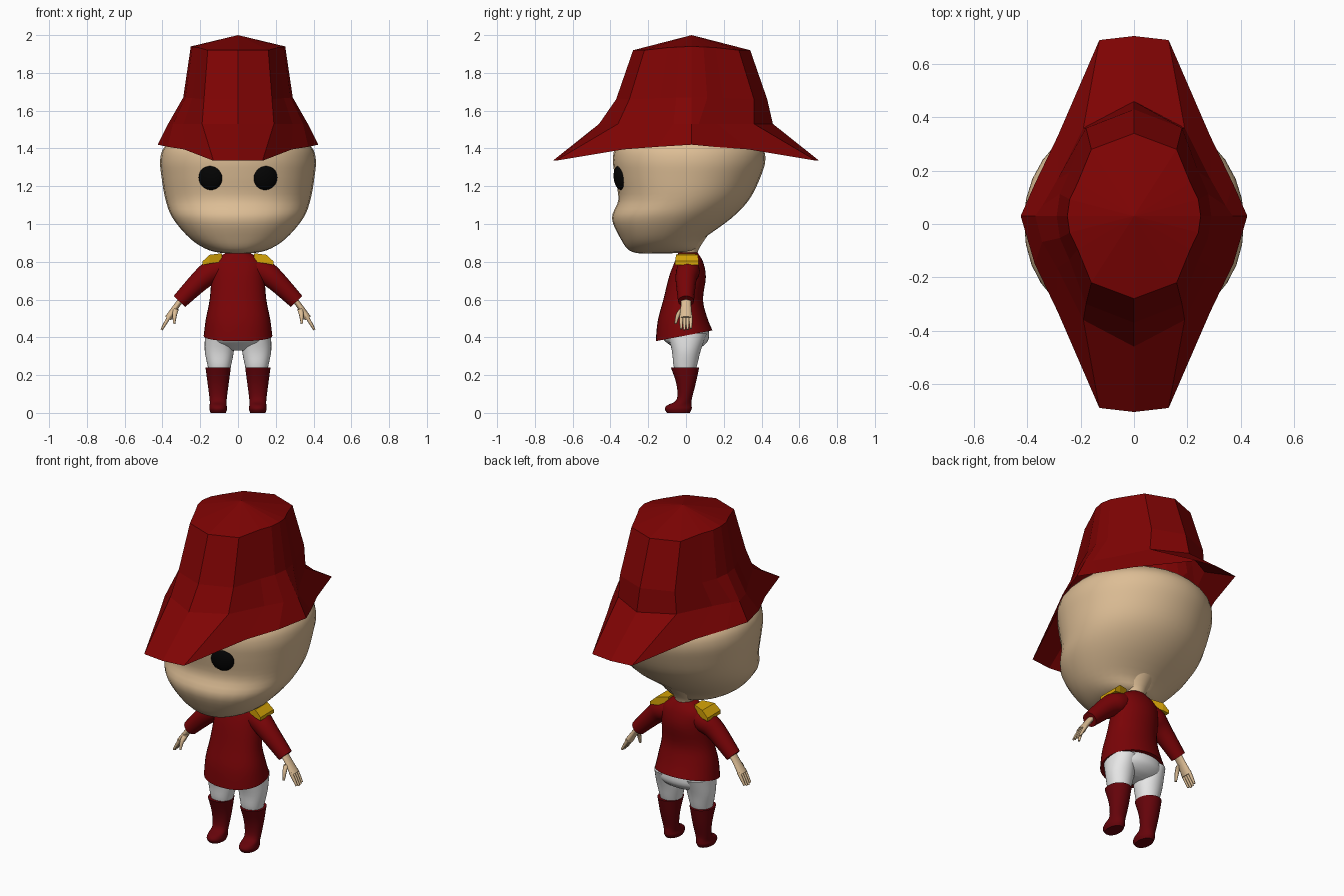
import bpy, bmesh, math
from mathutils import Vector

default_cube = bpy.data.objects.get("Cube")
if default_cube:
    bpy.data.objects.remove(default_cube, do_unlink=True)


def make_material(name, *rgb):
    material = bpy.data.materials.new(name)
    material.use_nodes = True
    colour = (*rgb, 1)
    material.diffuse_color = colour
    material.node_tree.nodes["Principled BSDF"].inputs["Base Color"].default_value = colour
    return material


hat_red = make_material("hat red", .21, .001, .001)
coat_red = make_material("coat red", .19, .001, .002)
boot_red = make_material("boot red", .13, .001, .003)
skin = make_material("skin", .72, .51, .3)
white = make_material("white", .83, .83, .83)
gold = make_material("gold", .67, .37, .002)
black = make_material("black", .001, .001, .001)


def interpolate(rows, steps=4):
    """Pass a smooth curve through a few key rows of values."""
    padded = [rows[0], *rows, rows[-1]]
    result = []
    for before, start, end, after in zip(padded, padded[1:], padded[2:], padded[3:]):
        for step in range(steps):
            t = step / steps
            result.append([
                b + t * ((c - a) / 2 + t * (a - 2.5 * b + 2 * c - d / 2
                                            + t * (d - a + 3 * (b - c)) / 2))
                for a, b, c, d in zip(before, start, end, after)])
    return result + [list(rows[-1])]


def loft(name, rings, material, smooth=True, mirror=False, caps=True):
    """Skin a list of equal-length rings of points."""
    bm = bmesh.new()
    loops = [[bm.verts.new(point) for point in ring] for ring in rings]
    count = len(loops[0])
    for lower, upper in zip(loops, loops[1:]):
        for i in range(count):
            j = (i + 1) % count
            bm.faces.new((lower[i], lower[j], upper[j], upper[i]))
    if caps:
        bm.faces.new(loops[0])
        bm.faces.new(loops[-1])
    bmesh.ops.remove_doubles(bm, verts=bm.verts, dist=.0001)
    bmesh.ops.recalc_face_normals(bm, faces=bm.faces)
    for face in bm.faces:
        face.smooth = smooth
    mesh = bpy.data.meshes.new(name)
    bm.to_mesh(mesh)
    bm.free()
    mesh.materials.append(material)
    if smooth:
        mesh.set_sharp_from_angle(angle=math.radians(50))
    part = bpy.data.objects.new(name, mesh)
    bpy.context.collection.objects.link(part)
    if mirror:
        part.modifiers.new("Mirror", "MIRROR")
    return part


def section(z, half_width, front, back, centre_x=0, count=32):
    """Horizontal ring with a slightly squarish front half and a round back half."""
    centre_y, depth = (front + back) / 2, (back - front) / 2
    ring = []
    for i in range(count):
        angle = math.tau * i / count
        c, s = math.cos(angle), math.sin(angle)
        power = 1 if s > 0 else .9
        x = math.copysign(abs(c) ** power, c)
        y = math.copysign(abs(s) ** power, s)
        ring.append((centre_x + half_width * x, centre_y + depth * y, z))
    return ring


def body(name, rows, material, centre_x=0):
    """Smooth body from rows of height, half width, front and back."""
    rings = [section(*row, centre_x=centre_x) for row in interpolate(rows)]
    return loft(name, rings, material, mirror=centre_x > 0)


def limb(name, path, material, flatness=1, count=16):
    """Mirrored tube through rows of x, y, z and radius."""
    rows = interpolate(path)
    rings = []
    for i, (x, y, z, radius) in enumerate(rows):
        before, after = rows[max(i - 1, 0)], rows[min(i + 1, len(rows) - 1)]
        along = Vector(after[:3]) - Vector(before[:3])
        wide = Vector((0, radius, 0))
        thin = along.cross(wide).normalized() * radius * flatness
        angles = [math.tau * k / count for k in range(count)]
        rings.append([Vector((x, y, z)) + wide * math.cos(a) + thin * math.sin(a)
                      for a in angles])
    return loft(name, rings, material, mirror=True)


# Head and neck
body("head", [
    (.843, .05, -.24, -.1), (.86, .15, -.3, .04), (.92, .25, -.345, .09),
    (1.03, .345, -.392, .24), (1.13, .384, -.358, .335), (1.25, .405, -.376, .395),
    (1.34, .412, -.387, .42), (1.41, .388, -.37, .4), (1.48, .3, -.3, .31),
    (1.55, .1, -.1, .12)], skin)
body("neck", [(.8, .055, -.04, .06), (.86, .055, -.04, .065), (.94, .1, -.08, .115)], skin)

# Eyes: flattened balls turned slightly outward
for name, side in (("left_eye", 1), ("right_eye", -1)):
    bpy.ops.mesh.primitive_uv_sphere_add(radius=.065, location=(side * .145, -.35, 1.245))
    eye = bpy.context.object
    eye.name = name
    eye.scale.y = .45
    eye.rotation_euler = (math.radians(6), 0, math.radians(15 * side))
    eye.data.materials.append(black)
    bpy.ops.object.shade_smooth()


def hat_ring(front, corner_x, corner_y, side_x, front_z, side_z, centre_y):
    """Sixteen-point ring built from one quarter and reflected both ways."""
    corner = Vector((corner_x, corner_y, front_z))
    side = Vector((side_x, .03, side_z))
    quarter = [Vector((0, front, front_z)), corner]
    for t, bulge in ((.5, 1.03), (.75, 1.06)):
        point = corner.lerp(side, t)
        point.x *= bulge
        point.z = front_z + (side_z - front_z) * math.sqrt(t)
        quarter.append(point)
    back = [Vector((p.x, 2 * centre_y - p.y, p.z)) for p in quarter]
    half = quarter + [side] + back[::-1]
    other = [Vector((-p.x, p.y, p.z)) for p in half[1:-1]]
    return half + other[::-1]


# Hat: pointed crown top, tall crown, flared band and drooping brim
loft("hat", [
    [(0, .03, 2)] * 16,
    hat_ring(-.28, .16, -.22, .25, 1.92, 1.94, .03),
    hat_ring(-.37, .18, -.3, .29, 1.66, 1.67, .03),
    hat_ring(-.46, .19, -.36, .37, 1.53, 1.53, 0),
    hat_ring(-.705, .13, -.69, .425, 1.335, 1.42, 0)],
    hat_red, smooth=False, caps=False)

# Coat, with a hem that rises toward the back
coat = body("coat", [
    (.41, .182, -.16, .14), (.5, .17, -.15, .11), (.6, .15, -.12, .09),
    (.72, .14, -.09, .105), (.8, .13, -.06, .09), (.85, .06, -.04, .06)], coat_red)
for vertex in coat.data.vertices:
    vertex.co.z += vertex.co.y * max(0, .6 - vertex.co.z)
limb("sleeves", [(.08, .01, .765, .06), (.14, .01, .745, .063),
                 (.2, 0, .7, .055), (.31, 0, .59, .042)], coat_red)

# Shoulder pads: blocks that widen and drop outward
pad_rings = []
for x, half_depth, low, high in ((.085, .035, .8, .845), (.15, .058, .79, .837),
                                 (.187, .062, .783, .803)):
    pad_rings.append([(x, .005 - half_depth, low), (x, .005 + half_depth, low),
                      (x, .005 + half_depth, high), (x, .005 - half_depth, high)])
loft("shoulder_pads", pad_rings, gold, smooth=False, mirror=True)

# Hands: flat palm, four tapering fingers and a thumb
limb("palms", [(.3, 0, .6, .028), (.33, 0, .56, .028), (.37, 0, .5, .034)], skin, flatness=.55)
for i, finger in enumerate(("index", "middle", "ring", "little")):
    y = .017 * (i - 1.5)
    reach = Vector((.044, 0, -.075)) * (1 - .07 * abs(i - 1.3))
    root = Vector((.362, y, .513))
    limb(finger + "_fingers", [(*(root + reach * t), .01 - .004 * t * t) for t in (0, .5, 1)],
         skin, count=8)
limb("thumbs", [(.328, -.02, .55, .015), (.335, -.042, .52, .012), (.338, -.055, .472, .006)],
     skin, count=8)

# Trousers
body("trouser_hips", [(.33, .06, -.04, .04), (.35, .135, -.07, .085),
                      (.39, .17, -.12, .12), (.45, .165, -.12, .12)], white)
body("trouser_legs", [(.2, .05, -.05, .04), (.25, .062, -.066, .058),
                      (.33, .077, -.075, .078), (.42, .075, -.1, .11)], white, centre_x=.099)

# Boots: low toe, narrow ankle and wide cuff
body("boots", [(0, .04, -.1, .02), (.02, .047, -.112, .03), (.04, .045, -.1, .03),
               (.07, .045, -.05, .03), (.15, .055, -.05, .05), (.24, .067, -.08, .07)],
     boot_red, centre_x=.105)
